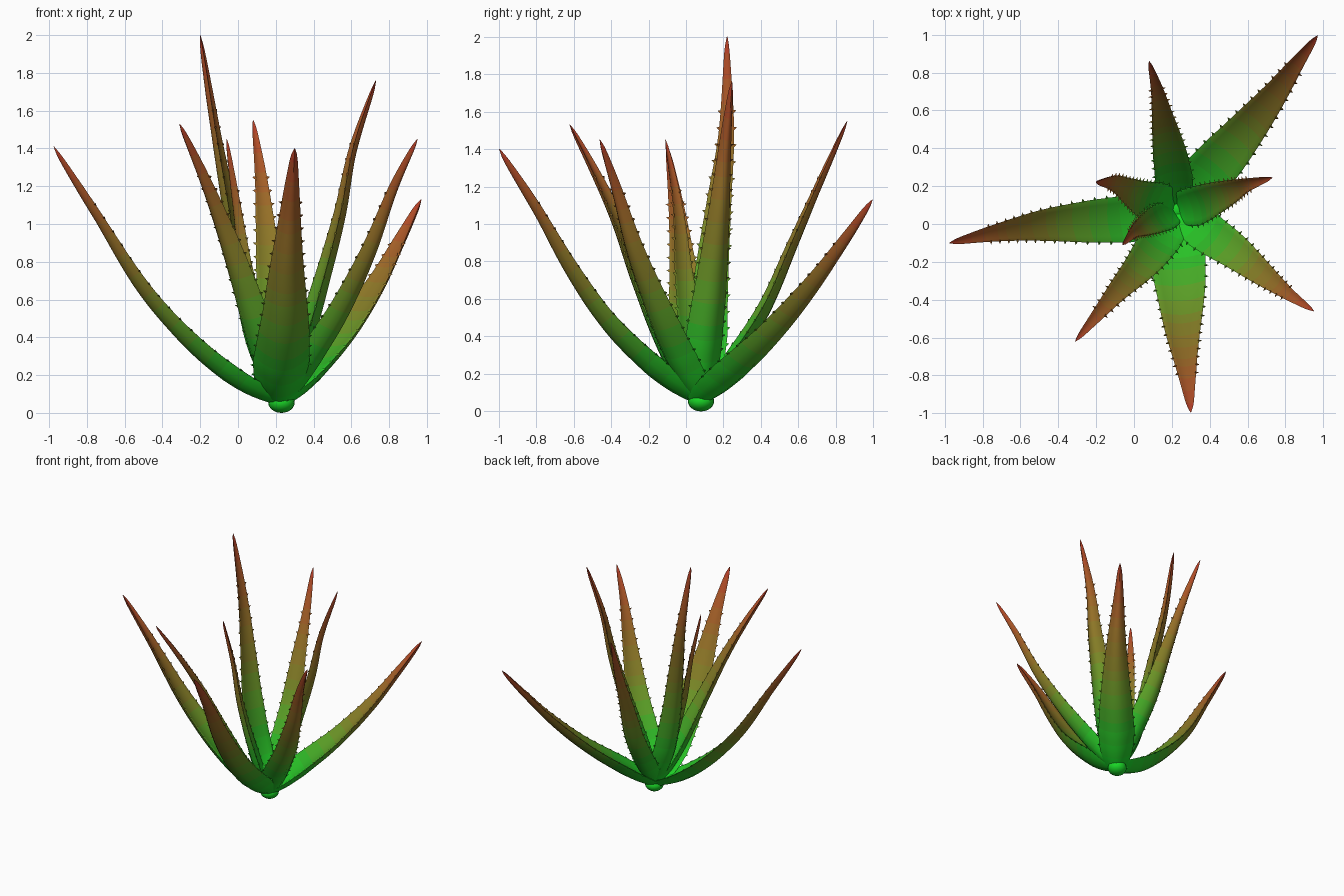
import bpy, bmesh, math
from mathutils import Vector

if "Cube" in bpy.data.objects:
    bpy.data.objects.remove(bpy.data.objects["Cube"])

RINGS, HALF, BANDS = 44, 8, 16


def interp(table, t):
    for (a, va), (b, vb) in zip(table, table[1:]):
        if t <= b:
            k = (t - a) / (b - a)
            return va + (vb - va) * k
    return table[-1][1]


# Banded gradient: green base, brown middle, red tip
COLOURS = [(0, Vector((0.01, 0.68, 0.02))), (0.22, Vector((0.03, 0.45, 0.02))),
           (0.5, Vector((0.22, 0.22, 0.02))), (0.75, Vector((0.34, 0.13, 0.02))),
           (1, Vector((0.46, 0.05, 0.02)))]
mats = []
for i in range(BANDS):
    m = bpy.data.materials.new("leaf_band_%d" % i)
    m.diffuse_color = (*interp(COLOURS, i / (BANDS - 1)), 1)
    m.use_nodes = True
    m.node_tree.nodes["Principled BSDF"].inputs["Base Color"].default_value = m.diffuse_color
    mats.append(m)

WIDTH = [(0, .5), (.05, .78), (.1, .93), (.18, 1), (.32, .9), (.5, .69), (.7, .44),
         (.85, .27), (.95, .15), (.985, .08), (1, .015)]
DEPTH = [(0, .36), (.4, .36), (.75, .46), (1, .7)]


def spline(pts, n):
    """Evenly spaced samples on a Catmull-Rom curve."""
    p = [2 * pts[0] - pts[1]] + pts + [2 * pts[-1] - pts[-2]]
    fine = []
    for i in range(1, len(p) - 2):
        a, b, c, d = p[i - 1:i + 3]
        for k in range(30):
            t = k / 30
            fine.append(0.5 * (2 * b + (c - a) * t + (2 * a - 5 * b + 4 * c - d) * t * t
                               + (3 * b - a - 3 * c + d) * t ** 3))
    fine.append(pts[-1])
    acc = [0]
    for a, b in zip(fine, fine[1:]):
        acc.append(acc[-1] + (b - a).length)
    table = list(zip(acc, fine))
    return [interp(table, acc[-1] * i / n) for i in range(n + 1)]


def leaf(name, width, coords):
    path = spline([Vector(c) for c in coords], RINGS)
    flat = path[-1] - path[0]
    side = Vector((-flat.y, flat.x, 0)).normalized()
    bm = bmesh.new()
    rings, edges = [], []
    for i, c in enumerate(path):
        t = i / RINGS
        tan = (path[min(i + 1, RINGS)] - path[max(i - 1, 0)]).normalized()
        s = (side - tan * side.dot(tan)).normalized()
        n = tan.cross(s)
        w = width / 2 * interp(WIDTH, t)
        d = w * interp(DEPTH, t) * 2
        ring = []
        # crescent section: convex outer face, hollow inner face
        for k in range(2 * HALF):
            a = math.pi * k / HALF
            u, v = math.cos(a), math.sin(a)
            h = d * (0.5 - v * v) if v > 0 else d * (0.5 - 0.3 * v * v)
            ring.append(bm.verts.new(c + s * (u * w) + n * (h - 0.15 * d + 0.06 * d * (v < -0.1))))
        rings.append(ring)
        edges.append((ring[0].co.copy(), ring[HALF].co.copy(), s, tan))
    for i in range(RINGS):
        for k in range(2 * HALF):
            j = (k + 1) % (2 * HALF)
            f = bm.faces.new((rings[i][k], rings[i][j], rings[i + 1][j], rings[i + 1][k]))
            f.material_index = min(BANDS - 1, int(i / RINGS * BANDS))
    bm.faces.new(rings[0])
    bm.faces.new(rings[-1]).material_index = BANDS - 1
    # small thorns along both margins
    for i in range(5, RINGS - 8, 2):
        right, left, s, tan = edges[i]
        n = tan.cross(s)
        for p, sg in ((right, 1), (left, -1)):
            q = p - s * sg * 0.006
            base = [bm.verts.new(q + o) for o in (-tan * .011, tan * .011 + n * .006, tan * .011 - n * .006)]
            top = bm.verts.new(p + s * sg * 0.015 + tan * .01)
            for x, y in ((0, 1), (1, 2), (2, 0)):
                f = bm.faces.new((base[x], base[y], top))
                f.material_index = int(i / RINGS * BANDS)
    bmesh.ops.recalc_face_normals(bm, faces=bm.faces)
    me = bpy.data.meshes.new(name)
    bm.to_mesh(me)
    bm.free()
    ob = bpy.data.objects.new(name, me)
    bpy.context.collection.objects.link(ob)
    for m in mats:
        me.materials.append(m)
    bpy.ops.object.select_all(action='DESELECT')
    ob.select_set(True)
    bpy.context.view_layer.objects.active = ob
    bpy.ops.object.shade_smooth_by_angle(angle=math.radians(50))


# Leaves: widest width and centreline from base to tip
leaf("left_leaf", .25, [(.25, .07, .06), (.0, .03, .19), (-.25, .01, .39), (-.5, -.01, .67),
                        (-.75, -.05, 1.06), (-.975, -.1, 1.41)])
leaf("front_leaf", .30, [(.22, .10, .06), (.23, -.15, .24), (.25, -.4, .48), (.26, -.6, .76),
                         (.28, -.8, 1.1), (.3, -.995, 1.4)])
leaf("back_right_leaf", .27, [(.22, .06, .06), (.38, .25, .22), (.57, .47, .43), (.74, .68, .68),
                              (.87, .86, .93), (.97, .995, 1.13)])
leaf("back_leaf", .20, [(.23, .08, .06), (.21, .24, .28), (.18, .42, .56), (.15, .57, .9),
                        (.12, .72, 1.24), (.08, .86, 1.55)])
leaf("tall_leaf", .22, [(.23, .09, .05), (.1, .12, .35), (.02, .14, .7), (-.05, .18, 1.1),
                        (-.12, .22, 1.5), (-.2, .22, 2.0)])
leaf("right_leaf", .21, [(.22, .08, .05), (.34, .1, .35), (.44, .14, .68), (.54, .18, 1.05),
                         (.61, .21, 1.4), (.73, .245, 1.76)])
leaf("inner_leaf", .16, [(.22, .06, .08), (.12, .02, .4), (.04, -.02, .75), (-.01, -.05, 1.1),
                         (-.06, -.11, 1.45)])
leaf("front_right_leaf", .22, [(.23, .09, .05), (.38, -.04, .28), (.55, -.16, .55), (.7, -.28, .86),
                               (.83, -.38, 1.2), (.95, -.46, 1.45)])
leaf("front_left_leaf", .22, [(.23, .07, .05), (.13, -.09, .33), (.02, -.24, .68), (-.09, -.36, 1.0),
                              (-.2, -.49, 1.28), (-.31, -.62, 1.53)])

# Small root stub joining the leaf bases
bpy.ops.mesh.primitive_uv_sphere_add(segments=20, ring_count=12, radius=1, location=(.23, .08, .055))
stub = bpy.context.object
stub.name = "root_stub"
stub.scale = (.07, .07, .055)
stub.data.materials.append(mats[0])
bpy.ops.object.shade_smooth_by_angle()
